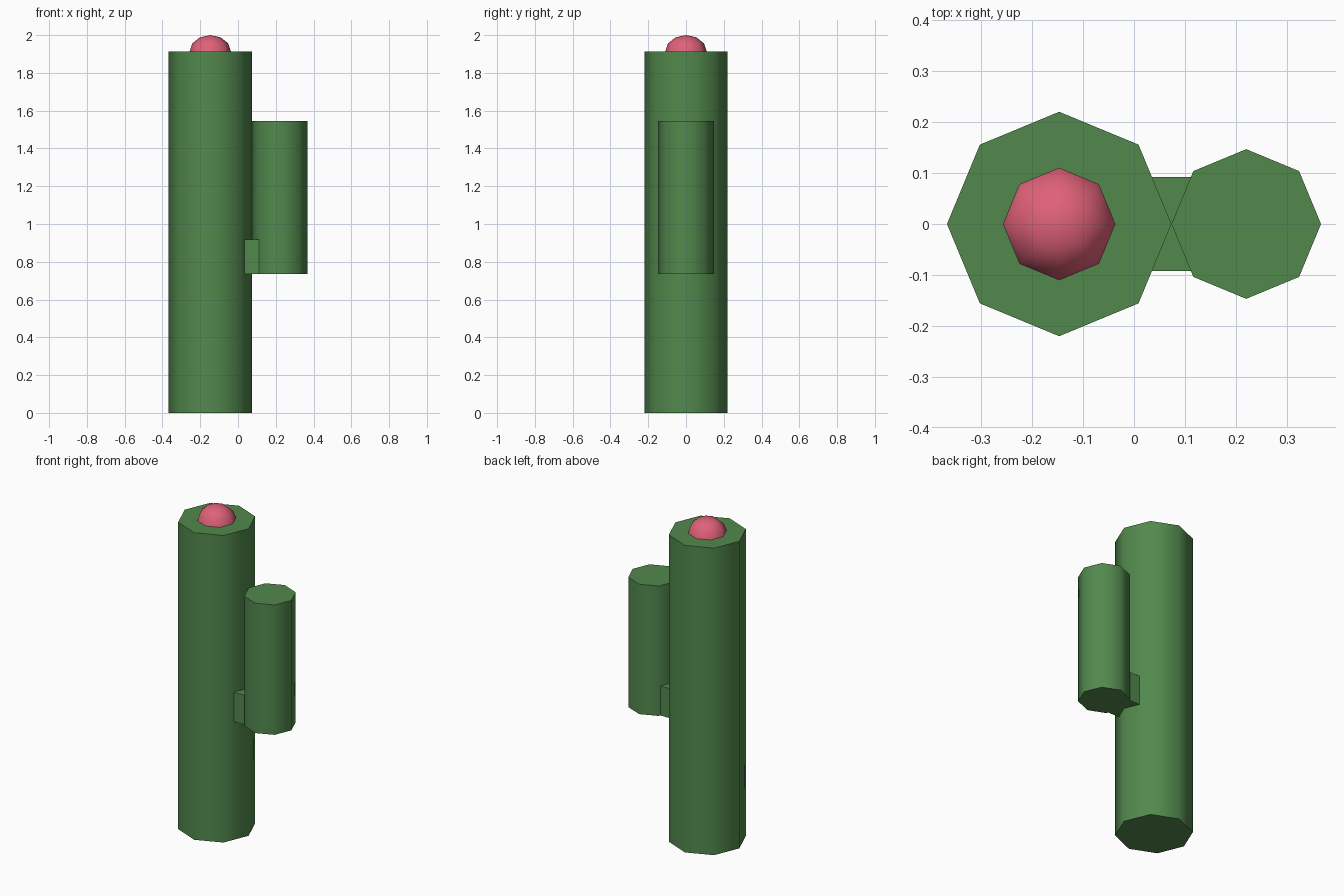
import bpy
import bmesh
from math import radians
from mathutils import Matrix, Vector

cube = bpy.data.objects.get("Cube")
if cube:
    bpy.data.objects.remove(cube, do_unlink=True)


def make_material(name, rgb):
    mat = bpy.data.materials.new(name)
    mat.use_nodes = True
    color = (*rgb, 1.0)
    mat.diffuse_color = color
    mat.node_tree.nodes["Principled BSDF"].inputs["Base Color"].default_value = color
    return mat


green = make_material("cactus green", (0.085, 0.25, 0.075))
pink = make_material("flower pink", (0.74, 0.12, 0.19))


def finish(name, bm, mat, location, smooth=True):
    mesh = bpy.data.meshes.new(name)
    bm.to_mesh(mesh)
    bm.free()
    mesh.materials.append(mat)
    obj = bpy.data.objects.new(name, mesh)
    obj.location = location
    bpy.context.collection.objects.link(obj)
    if smooth:
        bpy.ops.object.select_all(action="DESELECT")
        obj.select_set(True)
        bpy.context.view_layer.objects.active = obj
        bpy.ops.object.shade_smooth_by_angle(angle=radians(60))
    return obj


def column(name, x, radius, bottom, top):
    """Upright eight-sided column with corners on the axes."""
    bm = bmesh.new()
    bmesh.ops.create_cone(bm, cap_ends=True, segments=8, radius1=radius,
                          radius2=radius, depth=top - bottom)
    return finish(name, bm, green, (x, 0, (bottom + top) / 2))


TRUNK_X, TRUNK_TOP = -0.147, 1.912
ARM_X, ARM_BOTTOM = 0.2205, 0.735

# Trunk and side arm
column("trunk", TRUNK_X, 0.2205, 0, TRUNK_TOP)
column("side_arm", ARM_X, 0.147, ARM_BOTTOM, 1.544)

# Block joining the arm to the trunk
bm = bmesh.new()
size = 0.184
bmesh.ops.create_cube(bm, size=size)
finish("arm_joint", bm, green, (0.073, 0, ARM_BOTTOM + size / 2), smooth=False)

# Flower: upper half of a slightly squashed sphere
bm = bmesh.new()
bmesh.ops.create_uvsphere(bm, u_segments=8, v_segments=6, radius=0.11,
                          matrix=Matrix.Diagonal(Vector((1, 1, 0.8, 1))))
lower = [v for v in bm.verts if v.co.z < -0.001]
bmesh.ops.delete(bm, geom=lower, context="VERTS")
finish("flower", bm, pink, (TRUNK_X, 0, TRUNK_TOP))
